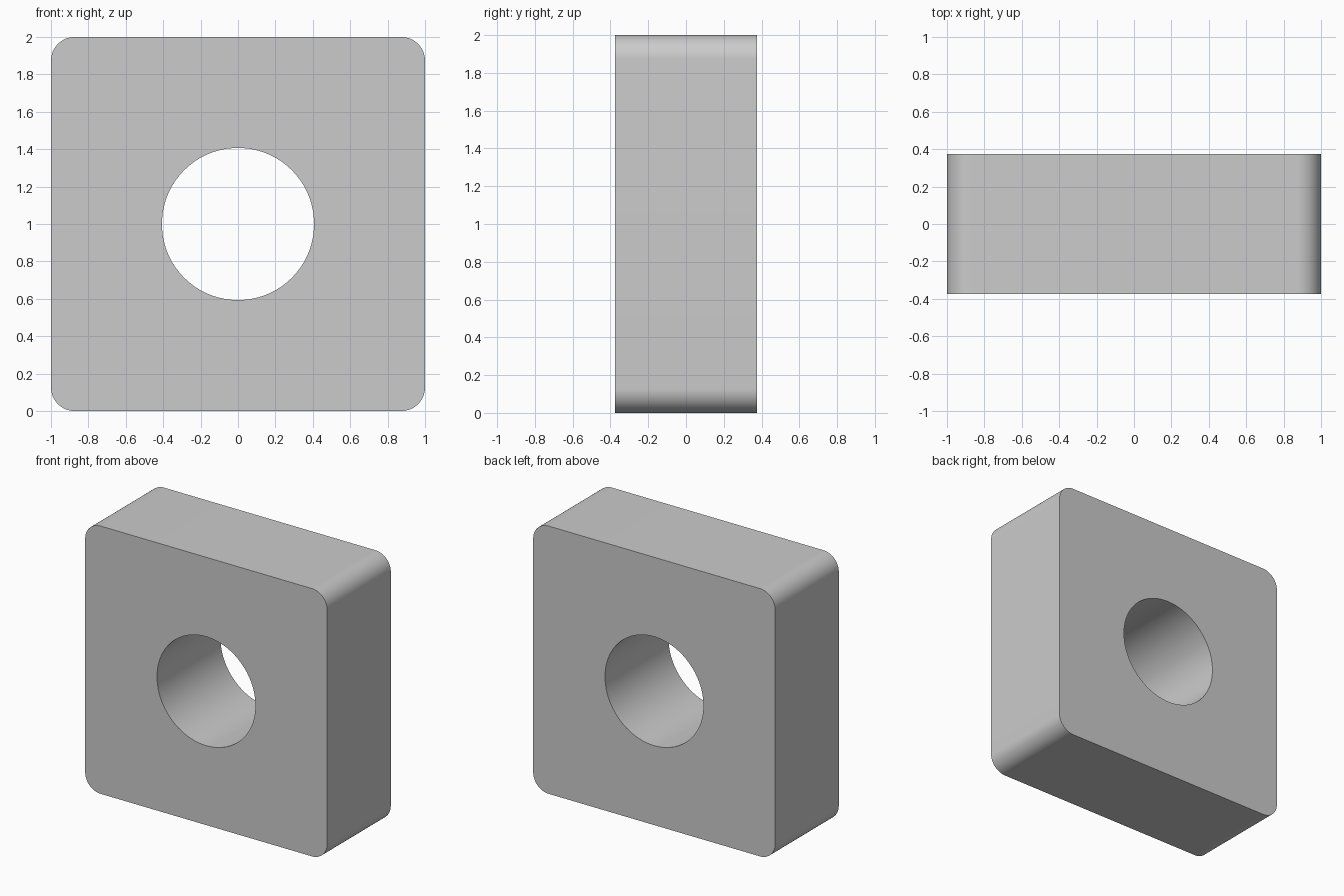
import bpy, bmesh
from math import cos, sin, pi, radians

if "Cube" in bpy.data.objects:
    bpy.data.objects.remove(bpy.data.objects["Cube"])

HALF, DEPTH, CORNER, HOLE = 1.0, 0.375, 0.127, 0.407
STEPS = 16  # segments per rounded corner

# Matching outlines: rounded square and round hole, one quarter at a time
outer, inner = [], []
c = HALF - CORNER
for q, (sx, sz) in enumerate([(1, 1), (-1, 1), (-1, -1), (1, -1)]):
    for i in range(STEPS + 1):
        a = q * pi / 2 + pi / 2 * i / STEPS
        outer.append((sx * c + CORNER * cos(a), HALF + sz * c + CORNER * sin(a)))
        b = pi / 2 * (q + (i + 0.5) / (STEPS + 1))
        inner.append((HOLE * cos(b), HALF + HOLE * sin(b)))

bm = bmesh.new()


def ring(points, y):
    return [bm.verts.new((x, y, z)) for x, z in points]


# Front face, outer rim, back face and bore form one closed loop of rings
rings = [ring(inner, -DEPTH), ring(outer, -DEPTH), ring(outer, DEPTH), ring(inner, DEPTH)]
n = len(outer)
for k in range(4):
    r, s = rings[k], rings[(k + 1) % 4]
    for i in range(n):
        j = (i + 1) % n
        bm.faces.new((r[i], r[j], s[j], s[i]))
bmesh.ops.recalc_face_normals(bm, faces=bm.faces)

mesh = bpy.data.meshes.new("square_plate_with_hole")
bm.to_mesh(mesh)
bm.free()
plate = bpy.data.objects.new("square_plate_with_hole", mesh)
bpy.context.collection.objects.link(plate)

# Smooth corners and bore, sharp front and back edges
bpy.context.view_layer.objects.active = plate
plate.select_set(True)
bpy.ops.object.shade_smooth_by_angle(angle=radians(30))
